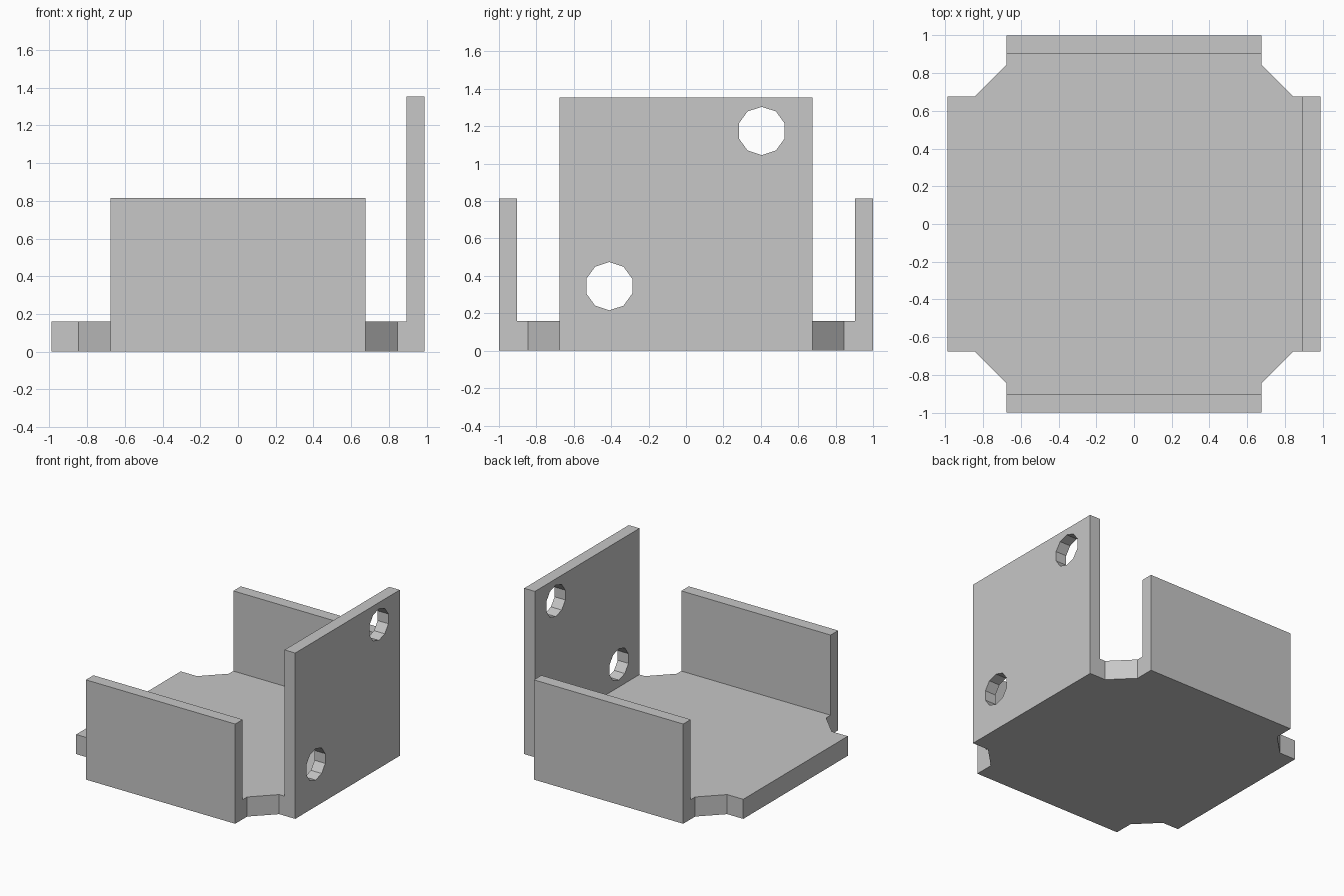
import bpy, bmesh, math
from mathutils import Vector, Matrix

cube = bpy.data.objects.get("Cube")
if cube:
    bpy.data.objects.remove(cube, do_unlink=True)

HALF_X, HALF_Y = 0.99, 1.0      # outer extents
TAB = 0.675                     # half width of each wall and tab
NOTCH = 0.845                   # where the corner chamfers end
BASE_H, SIDE_H, BACK_H = 0.16, 0.815, 1.355
WALL = 0.097

grey = bpy.data.materials.new("light_grey")
grey.use_nodes = True
colour = (0.57, 0.57, 0.57, 1)
grey.diffuse_color = colour
grey.node_tree.nodes["Principled BSDF"].inputs["Base Color"].default_value = colour


def make_object(name, bm):
    mesh = bpy.data.meshes.new(name)
    bm.to_mesh(mesh)
    bm.free()
    mesh.materials.append(grey)
    obj = bpy.data.objects.new(name, mesh)
    bpy.context.collection.objects.link(obj)
    return obj


# Base plate: square with notched, chamfered corners
quarter = [(HALF_X, TAB), (NOTCH, TAB), (TAB, NOTCH), (TAB, HALF_Y)]
outline = []
for sx, sy in ((1, 1), (-1, 1), (-1, -1), (1, -1)):
    corner = [(x * sx, y * sy) for x, y in quarter]
    outline += corner if sx * sy > 0 else corner[::-1]

bm = bmesh.new()
floor = bm.faces.new([bm.verts.new((x, y, 0)) for x, y in outline])
new = bmesh.ops.extrude_face_region(bm, geom=[floor])["geom"]
bmesh.ops.translate(bm, vec=(0, 0, BASE_H),
                    verts=[v for v in new if isinstance(v, bmesh.types.BMVert)])
bmesh.ops.recalc_face_normals(bm, faces=bm.faces)

# Walls: strips cut from the top of the plate and raised
walls = [(Vector((0, -1, 0)), HALF_Y, SIDE_H),
         (Vector((0, 1, 0)), HALF_Y, SIDE_H),
         (Vector((1, 0, 0)), HALF_X, BACK_H)]
for normal, reach, height in walls:
    inner = reach - WALL
    tops = [f for f in bm.faces if f.normal.z > 0.9 and
            abs(f.calc_center_median().z - BASE_H) < 0.001]
    geom = tops + list({e for f in tops for e in f.edges}) + \
        list({v for f in tops for v in f.verts})
    bmesh.ops.bisect_plane(bm, geom=geom, plane_co=normal * inner, plane_no=normal)
    bm.normal_update()
    strip = [f for f in bm.faces if f.normal.z > 0.9 and
             all(v.co.dot(normal) > inner - 0.001 for v in f.verts)]
    raised = bmesh.ops.extrude_discrete_faces(bm, faces=strip)["faces"]
    for v in {v for f in raised for v in f.verts}:
        v.co.z = height
    bm.normal_update()

bmesh.ops.dissolve_limit(bm, angle_limit=math.radians(1),
                         verts=bm.verts, edges=bm.edges)
bmesh.ops.recalc_face_normals(bm, faces=bm.faces)
tray = make_object("mounting_tray", bm)

# Screw holes: two ten-sided bores through the tall wall
for y, z in ((0.405, 1.175), (-0.41, 0.345)):
    bm = bmesh.new()
    place = Matrix.Translation((HALF_X - WALL / 2, y, z)) @ Matrix.Rotation(math.pi / 2, 4, 'Y')
    bmesh.ops.create_cone(bm, cap_ends=True, segments=10, radius1=0.129,
                          radius2=0.129, depth=0.3, matrix=place)
    # Point one corner of the bore straight up
    top = max(v.co.z for v in bm.verts)
    if top < z + 0.1285:
        bmesh.ops.rotate(bm, verts=bm.verts, cent=(0, y, z),
                         matrix=Matrix.Rotation(math.pi / 10, 3, 'X'))
    cutter = make_object("hole_cutter", bm)
    cutter.hide_render = True
    cut = tray.modifiers.new("screw_hole", 'BOOLEAN')
    cut.operation = 'DIFFERENCE'
    cut.solver = 'EXACT'
    cut.object = cutter
    bpy.context.view_layer.objects.active = tray
    bpy.ops.object.modifier_apply(modifier=cut.name)
    bpy.data.objects.remove(cutter, do_unlink=True)
